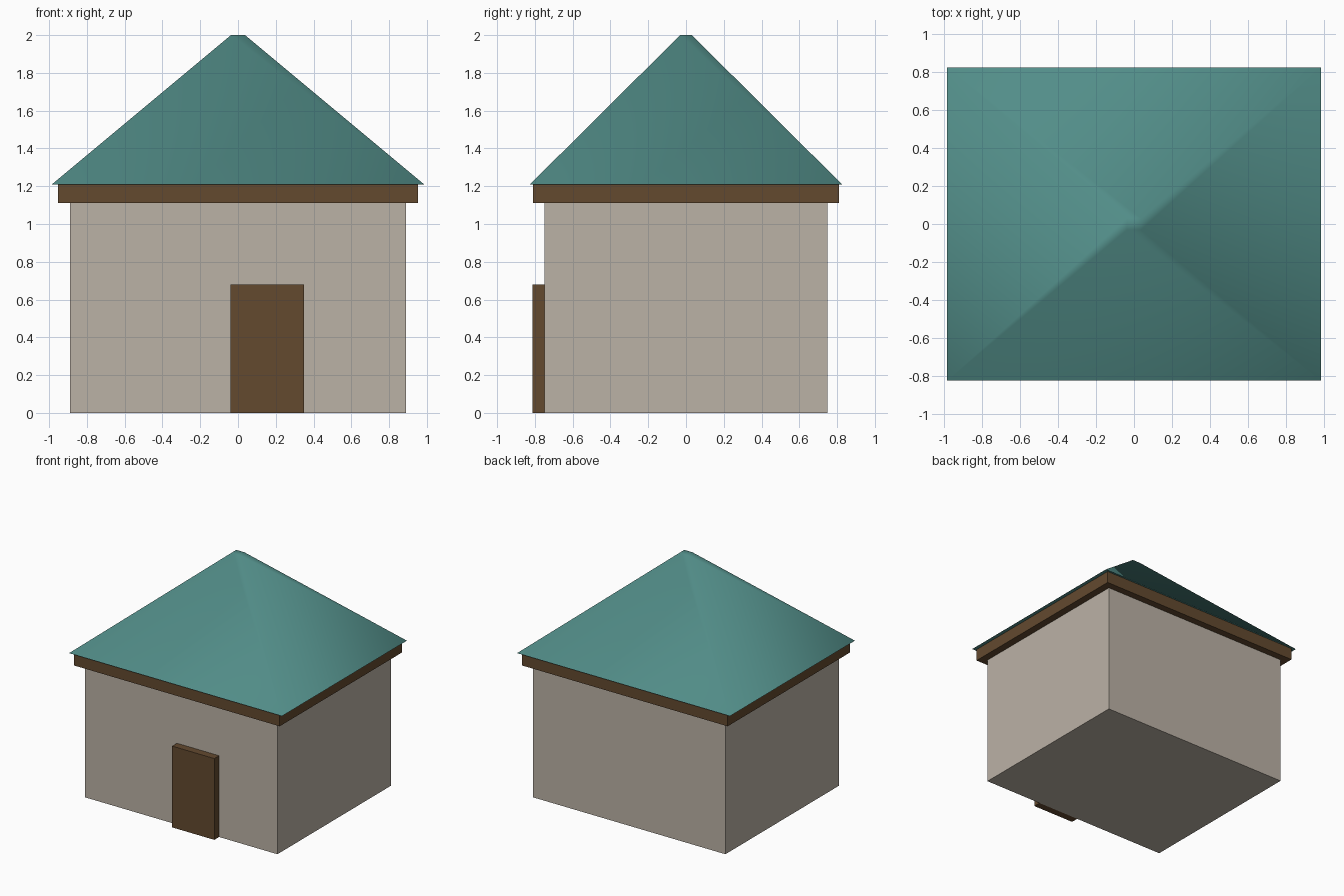
import bpy
import bmesh
from math import radians

if "Cube" in bpy.data.objects:
    bpy.data.objects.remove(bpy.data.objects["Cube"])


def paint(obj, name, color):
    mat = bpy.data.materials.get(name) or bpy.data.materials.new(name)
    mat.diffuse_color = (*color, 1)
    mat.use_nodes = True
    mat.node_tree.nodes["Principled BSDF"].inputs["Base Color"].default_value = mat.diffuse_color
    obj.data.materials.append(mat)


def frustum(name, x, y, z, top_half=None):
    """Box spanning x, y and z ranges; top_half shrinks the top to a centred rectangle."""
    bm = bmesh.new()
    for v in bmesh.ops.create_cube(bm, size=1)["verts"]:
        is_top = v.co.z > 0
        sx, sy = (1 if v.co.x > 0 else -1), (1 if v.co.y > 0 else -1)
        cx, cy = sum(x) / 2, sum(y) / 2
        hx, hy = (x[1] - x[0]) / 2, (y[1] - y[0]) / 2
        if is_top and top_half:
            hx, hy = top_half
        v.co = (cx + sx * hx, cy + sy * hy, z[1] if is_top else z[0])
    mesh = bpy.data.meshes.new(name)
    bm.to_mesh(mesh)
    bm.free()
    obj = bpy.data.objects.new(name, mesh)
    bpy.context.collection.objects.link(obj)
    return obj


WOOD = (0.125, 0.067, 0.028)
PLASTER = (0.50, 0.445, 0.38)
TEAL = (0.085, 0.27, 0.25)

# Plaster walls
walls = frustum("walls", (-0.89, 0.89), (-0.75, 0.75), (0, 1.11))
paint(walls, "plaster", PLASTER)

# Wooden eave band under the roof
eave = frustum("eave_band", (-0.953, 0.953), (-0.81, 0.81), (1.11, 1.21))
paint(eave, "wood", WOOD)

# Door slab, off-centre on the front wall
door = frustum("door", (-0.04, 0.35), (-0.813, -0.75), (0, 0.68))
paint(door, "wood", WOOD)

# Hipped roof with a tiny flat top, softly shaded across the hips
roof = frustum("roof", (-0.985, 0.985), (-0.826, 0.826), (1.21, 2.0), (0.037, 0.031))
paint(roof, "roof_teal", TEAL)
bpy.ops.object.select_all(action="DESELECT")
roof.select_set(True)
bpy.context.view_layer.objects.active = roof
bpy.ops.object.shade_smooth_by_angle(angle=radians(65))
